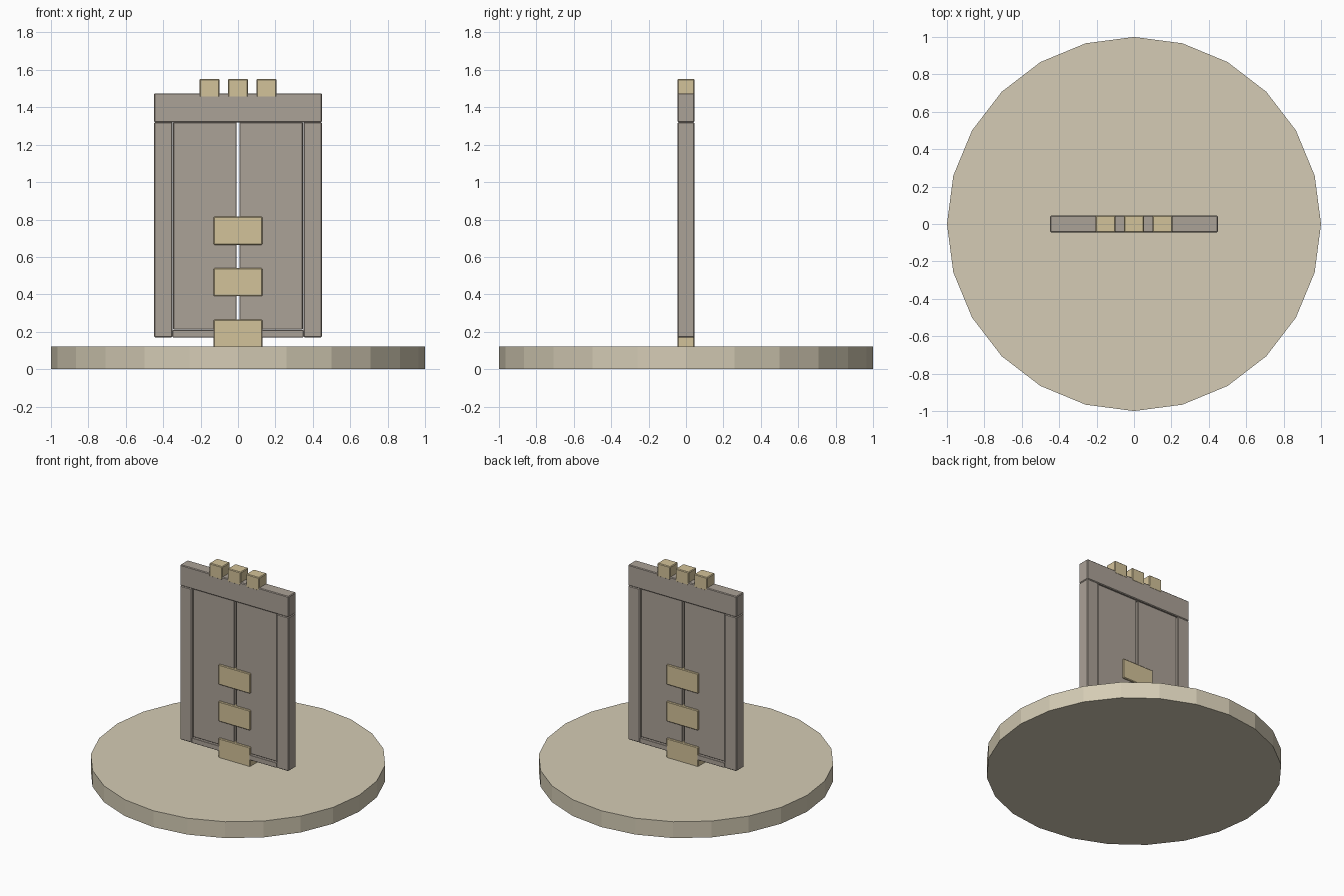
import bpy

cube = bpy.data.objects.get("Cube")
if cube:
    bpy.data.objects.remove(cube, do_unlink=True)


def material(name, color):
    m = bpy.data.materials.new(name)
    m.use_nodes = True
    m.diffuse_color = (*color, 1)
    m.node_tree.nodes["Principled BSDF"].inputs["Base Color"].default_value = (*color, 1)
    return m


SAND = material("pale sand", (0.66, 0.60, 0.46))
STONE = material("grey brown stone", (0.41, 0.36, 0.31))
GOLD = material("dull gold", (0.65, 0.54, 0.32))


def box(name, x, z, half_depth, mat, bevel=0.005):
    """Bevelled block spanning the x and z ranges, centred in y."""
    bpy.ops.mesh.primitive_cube_add(
        size=1, location=((x[0] + x[1]) / 2, 0, (z[0] + z[1]) / 2))
    ob = bpy.context.object
    ob.name = name
    ob.scale = (x[1] - x[0], 2 * half_depth, z[1] - z[0])
    bpy.ops.object.transform_apply(location=False, rotation=False, scale=True)
    ob.data.materials.append(mat)
    mod = ob.modifiers.new("edge", "BEVEL")
    mod.width = bevel
    mod.segments = 1
    return ob


# Round base
bpy.ops.mesh.primitive_cylinder_add(vertices=24, radius=1, depth=0.122, location=(0, 0, 0.061))
base = bpy.context.object
base.name = "round_base"
base.data.materials.append(SAND)

# Door frame
FRAME = 0.045
OUTER, INNER = 0.448, 0.35
BOTTOM, SILL, HEAD, TOP = 0.17, 0.208, 1.32, 1.475
box("lintel", (-OUTER, OUTER), (HEAD, TOP), FRAME, STONE)
box("sill", (-INNER, INNER), (BOTTOM, SILL), FRAME, STONE, 0.002)

# Posts and door leaves, one of each per side
for side, sign in (("left", 1), ("right", -1)):
    box(side + "_post", sorted((sign * INNER, sign * OUTER)), (BOTTOM, HEAD), FRAME, STONE)
    box(side + "_door", sorted((sign * 0.007, sign * (INNER - 0.003))),
        (SILL + 0.003, HEAD), 0.034, STONE, 0.004)

# Bars across the door seam
for i in range(3):
    z = 0.19 + 0.275 * i
    box(f"door_bar_{i + 1}", (-0.131, 0.131), (z - 0.075, z + 0.075), FRAME + 0.001, GOLD)

# Blocks on the lintel
for i in range(3):
    x = 0.152 * (i - 1)
    box(f"crown_block_{i + 1}", (x - 0.054, x + 0.054), (1.453, 1.552), FRAME + 0.001, GOLD)
